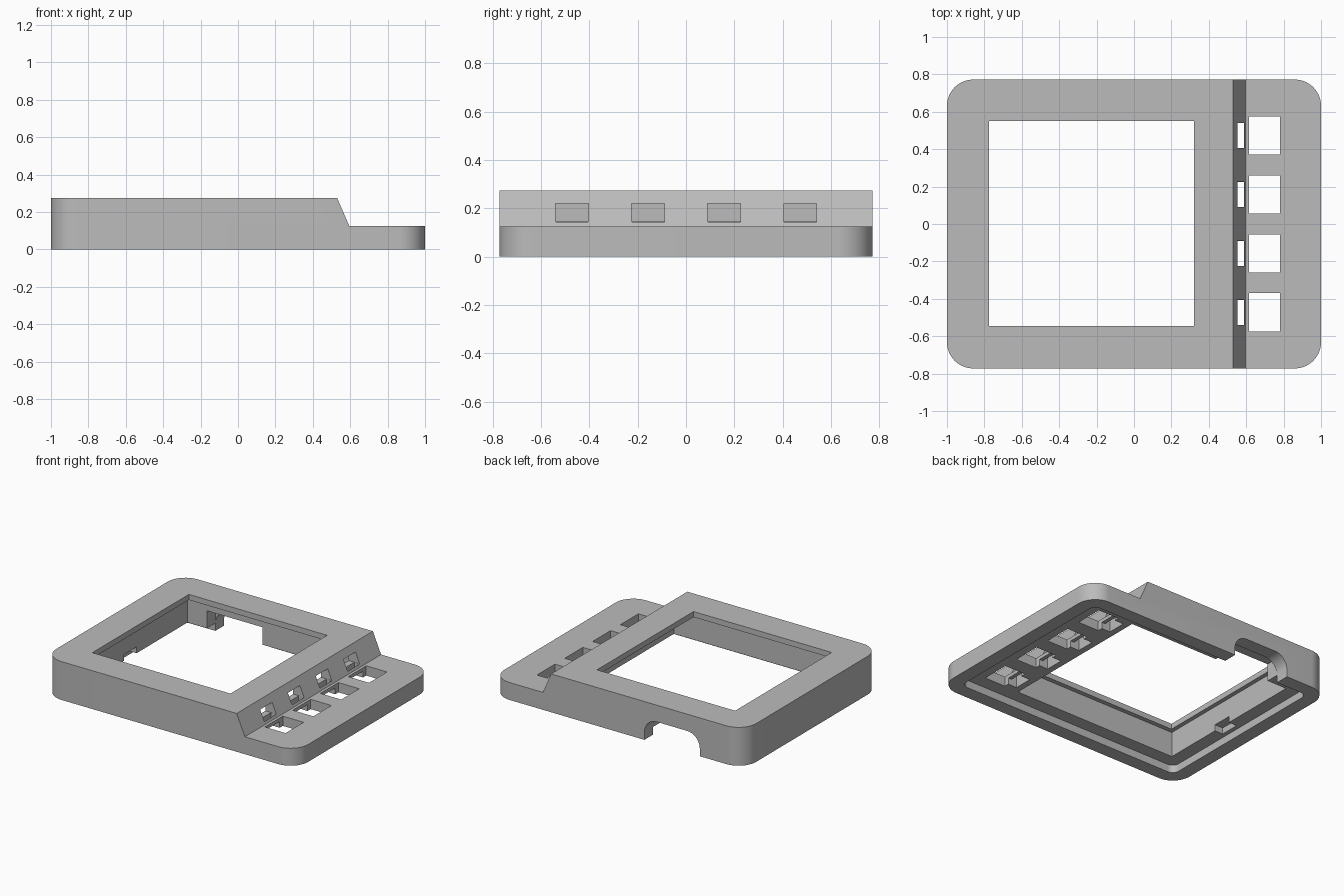
import bpy, bmesh, math

cube = bpy.data.objects.get("Cube")
if cube:
    bpy.data.objects.remove(cube, do_unlink=True)

gray = bpy.data.materials.new("plain gray")
gray.use_nodes = True
gray.diffuse_color = (0.5, 0.5, 0.5, 1)
gray.node_tree.nodes["Principled BSDF"].inputs["Base Color"].default_value = (0.5, 0.5, 0.5, 1)

HALF_Y = 0.772


def prism(name, profile, y0, y1, corner=0.0):
    """Extrude an xz profile along y; optionally round its upright outer corners."""
    bm = bmesh.new()
    face = bm.faces.new([bm.verts.new((x, y0, z)) for x, z in profile])
    grown = bmesh.ops.extrude_face_region(bm, geom=[face])["geom"]
    bmesh.ops.translate(bm, vec=(0, y1 - y0, 0),
                        verts=[v for v in grown if isinstance(v, bmesh.types.BMVert)])
    bmesh.ops.recalc_face_normals(bm, faces=bm.faces)
    if corner:
        xs = [p[0] for p in profile]
        upright = [e for e in bm.edges
                   if all(abs(v.co.x - e.verts[0].co.x) < 1e-5 for v in e.verts)
                   and abs(e.verts[0].co.y - e.verts[1].co.y) < 1e-5
                   and (abs(e.verts[0].co.x - min(xs)) < 1e-5
                        or abs(e.verts[0].co.x - max(xs)) < 1e-5)]
        bmesh.ops.bevel(bm, geom=upright, offset=corner, segments=14,
                        profile=0.5, affect='EDGES')
    mesh = bpy.data.meshes.new(name)
    bm.to_mesh(mesh)
    bm.free()
    ob = bpy.data.objects.new(name, mesh)
    bpy.context.collection.objects.link(ob)
    return ob


def box(name, x0, x1, y0, y1, z0, z1, corner=0.0):
    return prism(name, [(x0, z0), (x1, z0), (x1, z1), (x0, z1)], y0, y1, corner)


# stepped outer body
body = prism("stepped_cover",
             [(-1, 0), (1, 0), (1, 0.125), (0.595, 0.125), (0.53, 0.275), (-1, 0.275)],
             -HALF_Y, HALF_Y, 0.14)
body.data.materials.append(gray)

cutters = [
    # shallow rebate that leaves a thin rim around the underside
    box("rim_rebate", -0.9, 0.9, -0.672, 0.672, -0.1, 0.055, 0.05),
    # deep pocket under the raised part
    box("screen_pocket", -0.805, 0.5, -0.577, 0.577, -0.1, 0.235),
    # window through the top
    box("screen_window", -0.775, 0.322, -0.545, 0.55, 0.1, 0.4),
    # clip recess in the end wall
    box("clip_recess", -0.87, -0.79, -0.14, 0.0, -0.1, 0.1),
    # inner relief behind the cable arch
    box("cable_relief", -0.65, -0.21, 0.5, 0.672, -0.1, 0.18),
]

# cable arch through the back wall
left, right, top, r = -0.65, -0.21, 0.155, 0.1
arch = [(left, -0.1), (right, -0.1)]
for cx, start in ((right - r, 0), (left + r, 90)):
    for i in range(9):
        a = math.radians(start + i * 90 / 8)
        arch.append((cx + r * math.cos(a), top - r + r * math.sin(a)))
cutters.append(prism("cable_arch", arch, 0.6, 0.9))

# four button openings, each with an indicator slot in the slope
for i in range(4):
    y = -0.472 + i * 0.315
    cutters += [
        box("button_hole", 0.615, 0.78, y - 0.102, y + 0.102, -0.1, 0.3),
        box("slot_opening", 0.48, 0.7, y - 0.068, y + 0.068, 0.145, 0.22),
        box("slot_shaft", 0.545, 0.587, y - 0.067, y + 0.067, -0.1, 0.2),
        box("slot_channel", 0.56, 0.64, y - 0.066, y + 0.066, -0.1, 0.1),
    ]

# carve every opening
bpy.context.view_layer.objects.active = body
for cutter in cutters:
    mod = body.modifiers.new("cut", 'BOOLEAN')
    mod.operation = 'DIFFERENCE'
    mod.solver = 'EXACT'
    mod.object = cutter
    bpy.ops.object.modifier_apply(modifier=mod.name)
    bpy.data.objects.remove(cutter, do_unlink=True)

for ob in bpy.context.selected_objects:
    ob.select_set(False)
body.select_set(True)
bpy.ops.object.shade_smooth_by_angle(angle=math.radians(25))
